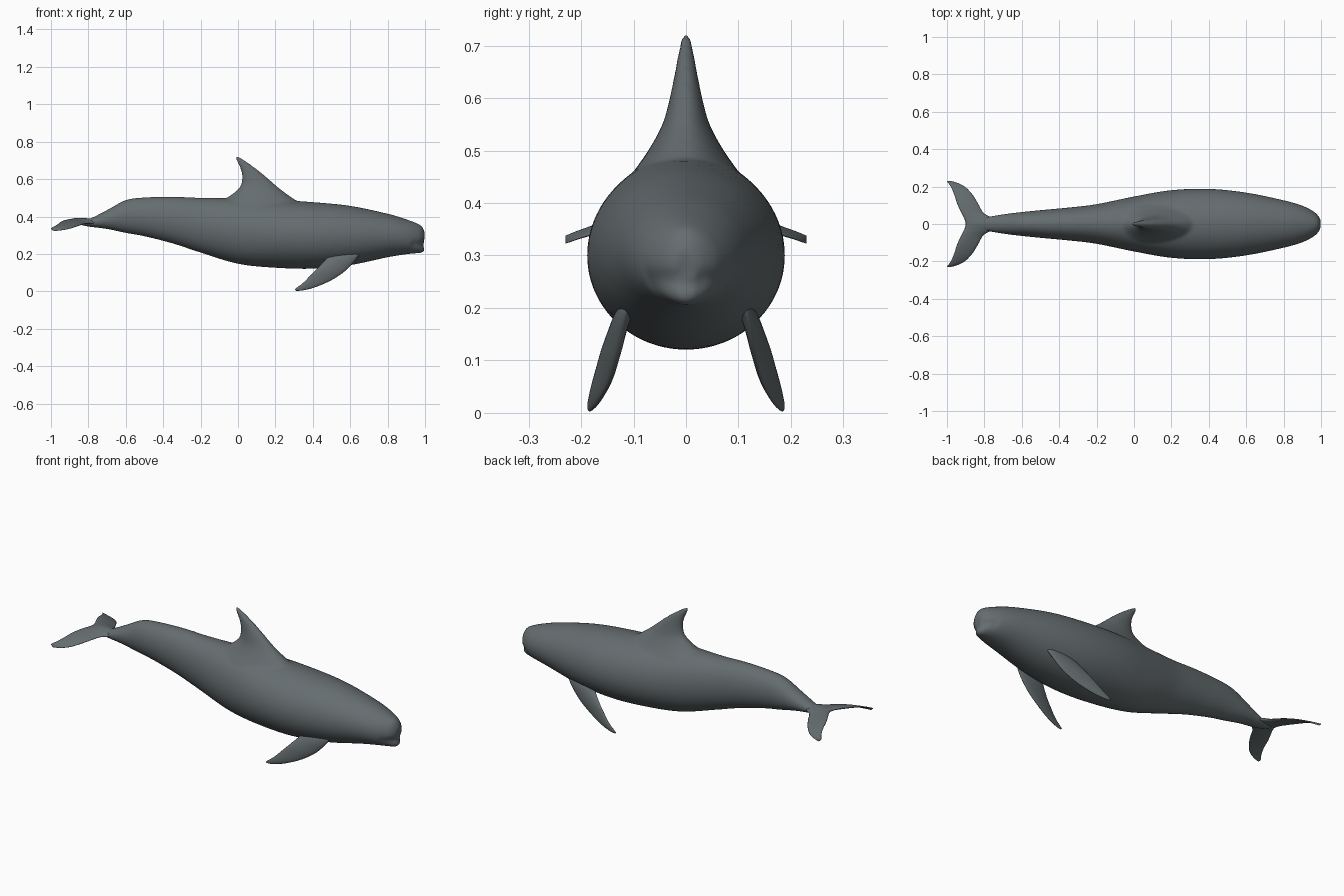
import bpy, bmesh, math
from mathutils import Vector

cube = bpy.data.objects.get("Cube")
if cube:
    bpy.data.objects.remove(cube, do_unlink=True)

skin = bpy.data.materials.new("slate_grey")
skin.use_nodes = True
colour = (0.13, 0.152, 0.16, 1)
skin.diffuse_color = colour
skin.node_tree.nodes["Principled BSDF"].inputs["Base Color"].default_value = colour
skin.node_tree.nodes["Principled BSDF"].inputs["Roughness"].default_value = 0.6


def resample(rows, steps):
    """Smooth spline through rows of section values."""
    out = []
    last = len(rows) - 1
    for i in range(last):
        a, b, c, d = (rows[max(0, min(last, i + k))] for k in (-1, 0, 1, 2))
        for s in range(steps):
            t = s / steps
            out.append([q + 0.5 * t * (r - p + t * (2*p - 5*q + 4*r - u + t * (3*(q - r) + u - p)))
                        for p, q, r, u in zip(a, b, c, d)])
    return out + [list(rows[-1])]


def loft(bm, sections, normal, sides=32, steps=5):
    """Skin elliptical sections, each (first edge xyz, second edge xyz, half thickness)."""
    rings = []
    normal = Vector(normal).normalized()
    for s in resample(sections, steps):
        lead, trail = Vector(s[:3]), Vector(s[3:6])
        mid, half = (lead + trail) / 2, (lead - trail) / 2
        rings.append([bm.verts.new(mid + half * math.cos(a) + normal * s[6] * math.sin(a))
                      for a in (2 * math.pi * k / sides for k in range(sides))])
    for r0, r1 in zip(rings, rings[1:]):
        for k in range(sides):
            n = (k + 1) % sides
            bm.faces.new((r0[k], r0[n], r1[n], r1[k]))
    bm.faces.new(rings[0])
    bm.faces.new(rings[-1])


def finish(name, bm):
    bmesh.ops.recalc_face_normals(bm, faces=bm.faces)
    for f in bm.faces:
        f.smooth = True
    mesh = bpy.data.meshes.new(name)
    bm.to_mesh(mesh)
    bm.free()
    mesh.materials.append(skin)
    ob = bpy.data.objects.new(name, mesh)
    bpy.context.collection.objects.link(ob)
    return ob


# Body: x, back height, belly height, half width
body = [(-.87, .378, .362, .015), (-.80, .386, .346, .035), (-.70, .435, .333, .052),
        (-.60, .488, .312, .064), (-.50, .502, .294, .074), (-.35, .506, .256, .088),
        (-.20, .50, .207, .106), (0, .498, .147, .147), (.2, .49, .126, .181),
        (.4, .477, .121, .188), (.6, .457, .14, .168), (.8, .415, .182, .127),
        (.9, .385, .198, .098), (.96, .362, .204, .068), (.985, .345, .207, .046),
        (1.0, .315, .22, .02)]
bm = bmesh.new()
loft(bm, [(x, 0, top, x, 0, low, w) for x, top, low, w in body], (0, 1, 0), 48)

# Shallow mouth crease at the snout
for v in bm.verts:
    if v.co.x > .93:
        v.co.x -= .014 * math.exp(-((v.co.z - .252) / .018) ** 2)

# Dorsal fin, flared into the back: z, front x, rear x, half thickness
fin = [(.42, .40, -.16, .125), (.46, .35, -.13, .10), (.50, .29, -.06, .072),
       (.55, .222, .004, .045), (.60, .165, .021, .031), (.65, .105, .014, .021),
       (.69, .05, -.004, .014), (.715, .012, -.014, .009), (.724, -.004, -.014, .004)]
loft(bm, [(f, 0, z, r, 0, z, t) for z, f, r, t in fin], (0, 1, 0))
whale = finish("body_and_dorsal_fin", bm)
fuse = whale.modifiers.new("fuse", 'REMESH')
fuse.mode = 'VOXEL'
fuse.voxel_size = .008
fuse.use_smooth_shade = True
soften = whale.modifiers.new("soften", 'SMOOTH')
soften.factor = .5
soften.iterations = 6

# Tail flukes: distance from middle, front x, rear x, half thickness
half = [(0, -.72, -.90, .016), (.03, -.755, -.908, .013), (.06, -.805, -.923, .011),
        (.11, -.834, -.946, .009), (.16, -.866, -.962, .007), (.20, -.905, -.98, .005),
        (.222, -.95, -.995, .004), (.23, -.985, -1.0, .002)]
span = [(-y, f, r, t) for y, f, r, t in reversed(half[1:])] + half


def droop(y):
    return .045 * (y / .23) ** 2


bm = bmesh.new()
loft(bm, [(f, y, .368 - droop(y), r, y, .382 - droop(y), t) for y, f, r, t in span],
     (0, 0, 1), 20)
finish("tail_flukes", bm)

# Flippers: leading edge, trailing edge, half thickness
flipper = [(.66, .09, .235, .50, .09, .23, .014), (.645, .115, .19, .475, .125, .18, .016),
           (.58, .13, .115, .43, .152, .13, .014), (.50, .145, .06, .39, .167, .088, .011),
           (.41, .166, .021, .35, .179, .047, .008), (.345, .18, .005, .315, .185, .02, .005),
           (.312, .185, .003, .303, .186, .009, .002)]
for name, side in (("left_flipper", 1), ("right_flipper", -1)):
    # The long axis lies along x, so side parts mirror across y
    bm = bmesh.new()
    loft(bm, [(a, b * side, c, d, e * side, f, t) for a, b, c, d, e, f, t in flipper],
         (0, side * .9, .3), 20)
    finish(name, bm)
